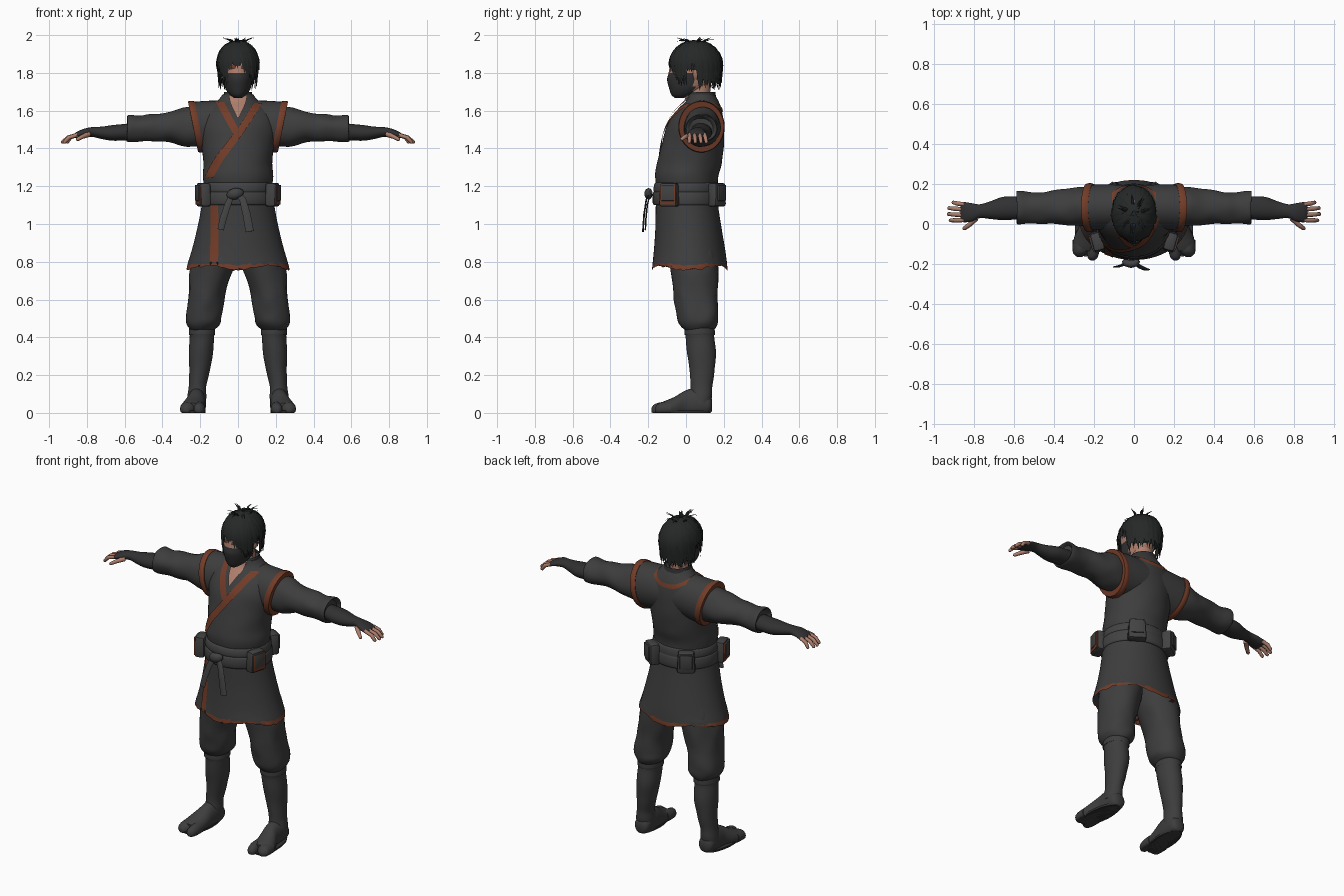
import bpy, bmesh, math, random
from mathutils import Vector, Matrix, noise
from mathutils.bvhtree import BVHTree

if "Cube" in bpy.data.objects:
    bpy.data.objects.remove(bpy.data.objects["Cube"])

random.seed(4)


def material(name, rgb):
    m = bpy.data.materials.new(name)
    m.diffuse_color = (*rgb, 1)
    m.use_nodes = True
    m.node_tree.nodes["Principled BSDF"].inputs["Base Color"].default_value = m.diffuse_color
    return m


CLOTH = material("charcoal cloth", (0.047, 0.047, 0.048))
BELT = material("belt grey", (0.055, 0.055, 0.057))
DARK = material("mask black", (0.03, 0.03, 0.032))
HAIR = material("hair black", (0.019, 0.021, 0.021))
TRIM = material("rust trim", (0.17, 0.045, 0.021))
SKIN = material("skin", (0.42, 0.21, 0.15))


def finish(bm, name, mats, rule=None, angle=50):
    bmesh.ops.recalc_face_normals(bm, faces=bm.faces)
    if rule:
        for f in bm.faces:
            f.material_index = rule(f.calc_center_median())
    tree = BVHTree.FromBMesh(bm)
    me = bpy.data.meshes.new(name)
    bm.to_mesh(me)
    bm.free()
    ob = bpy.data.objects.new(name, me)
    bpy.context.collection.objects.link(ob)
    for m in mats:
        me.materials.append(m)
    bpy.ops.object.select_all(action='DESELECT')
    ob.select_set(True)
    bpy.context.view_layer.objects.active = ob
    bpy.ops.object.shade_smooth_by_angle(angle=math.radians(angle))
    return tree


def smooth_rows(rows, sub):
    """Catmull-Rom interpolation between section rows."""
    out = []
    for i in range(len(rows) - 1):
        p = [rows[max(0, min(len(rows) - 1, i + k))] for k in (-1, 0, 1, 2)]
        for j in range(sub):
            t = j / sub
            out.append([b + 0.5 * t * (c - a + t * (2 * a - 5 * b + 4 * c - d + t * (3 * (b - c) + d - a)))
                        for a, b, c, d in zip(*p)])
    return out + [rows[-1]]


def skin_rings(bm, rings, caps=True):
    vs = [[bm.verts.new(p) for p in r] for r in rings]
    n = len(vs[0])
    for a, b in zip(vs, vs[1:]):
        for i in range(n):
            bm.faces.new((a[i], a[(i + 1) % n], b[(i + 1) % n], b[i]))
    if caps:
        bm.faces.new(vs[0])
        bm.faces.new(vs[-1])


def loft(name, axis, rows, mats, n=32, sub=4, caps=True, warp=None, side=1, rule=None, wrinkle=0.0):
    """Rows are (position, centre a, centre b, radius a, radius b)."""
    rings = []
    for pos, ca, cb, ra, rb in smooth_rows(rows, sub):
        ring = []
        for i in range(n):
            a = 2 * math.pi * i / n
            u, v = ca + ra * math.cos(a), cb + rb * math.sin(a)
            p = Vector({'x': (pos, u, v), 'y': (u, pos, v), 'z': (u, v, pos)}[axis])
            if wrinkle:
                p += noise.noise_vector(p * 11) * wrinkle
            if warp:
                p = Vector(warp(p))
            p.x *= side
            ring.append(p)
        rings.append(ring)
    bm = bmesh.new()
    skin_rings(bm, rings, caps)
    return finish(bm, name, mats, rule)


def depth(rows):
    """(z, half width, y front, y back) to loft rows."""
    return [(z, 0, (a + b) / 2, w, (b - a) / 2) for z, w, a, b in rows]


def tube(bm, pts, widths, flat=1.0, side=(1, 0, 0), n=6):
    pts = [Vector(p) for p in pts]
    rings = []
    for i, (p, w) in enumerate(zip(pts, widths)):
        t = (pts[min(i + 1, len(pts) - 1)] - pts[max(i - 1, 0)]).normalized()
        v = t.cross(Vector(side)).normalized()
        u = v.cross(t)
        rings.append([p + u * w * math.cos(2 * math.pi * k / n) + v * w * flat * math.sin(2 * math.pi * k / n)
                      for k in range(n)])
    skin_rings(bm, rings)


def ribbon(name, trees, rows, mat, front=True, lift=0.005, across=(1, 0), steps=8):
    """Cloth strip laid on a surface; rows are (x, z, half width)."""
    d = 1 if front else -1
    bm, prev = bmesh.new(), None
    for x, z, w in smooth_rows(rows, steps):
        line = []
        for k in range(5):
            o = w * (k / 2 - 1)
            px, pz = x + across[0] * o, z + across[1] * o
            hits = [t.ray_cast(Vector((px, -d, pz)), Vector((0, d, 0)))[0] for t in trees]
            ys = [h.y * d for h in hits if h]
            line.append(bm.verts.new((px, d * (min(ys) - lift), pz)) if ys else None)
        if prev:
            for k in range(4):
                q = (prev[k], prev[k + 1], line[k + 1], line[k])
                if all(q):
                    bm.faces.new(q)
        prev = line
    finish(bm, name, [mat])


# Jacket body and shoulder yoke
torso = loft("jacket_body", 'z', depth([
    (1.17, .175, -.15, .165), (1.25, .186, -.165, .17), (1.32, .182, -.155, .19), (1.42, .192, -.13, .2),
    (1.52, .205, -.10, .2), (1.60, .18, -.05, .19), (1.65, .11, 0, .17), (1.685, .08, .01, .15)]),
    [CLOTH], n=48, wrinkle=.003)
tilt = lambda p: (p.x + math.copysign(.2, p.x) * (p.z - 1.515) * min(1, abs(p.x) / .15), p.y, p.z)
yoke = loft("shoulder_yoke", 'x', [(-.235, .082, 1.515, .115, .13), (-.12, .085, 1.525, .113, .128),
                                   (0, .085, 1.53, .11, .125), (.12, .085, 1.525, .113, .128),
                                   (.235, .082, 1.515, .115, .13)], [CLOTH], warp=tilt)

# Skirt with a ragged trimmed hem
def hem(p):
    k = max(0, (.84 - p.z) / .075)
    return p.x, p.y, p.z + k * (.012 * math.cos(4 * math.atan2(p.y, p.x)) * -1 + random.uniform(-.007, .007))


skirt = loft("skirt", 'z', depth([(1.2, .18, -.155, .165), (1.1, .192, -.16, .17), (.98, .215, -.162, .188),
                                  (.86, .245, -.17, .208), (.79, .268, -.178, .218), (.768, .273, -.18, .22)]),
             [CLOTH, TRIM], n=72, caps=False, warp=hem, rule=lambda c: int(c.z < .787))
ribbon("skirt_front_trim", [skirt], [(-.125, 1.11, .02), (-.125, .95, .021), (-.127, .765, .022)], TRIM)

# Collar, chest opening and crossed lapels
chest = [torso, yoke]
loft("inner_collar", 'z', [(1.62, 0, .085, .098, .095), (1.66, 0, .082, .085, .08), (1.70, 0, .085, .072, .07)],
     [DARK], caps=False)
loft("neck", 'z', [(1.58, 0, .07, .06, .06), (1.65, 0, .065, .06, .062), (1.74, 0, .07, .055, .06)], [SKIN])
ribbon("chest_opening", chest, [(0, 1.685, .048), (0, 1.64, .04), (0, 1.56, .003)], SKIN, lift=.012)
ribbon("under_lapel", chest, [(-.095, 1.645, .022), (-.05, 1.56, .022), (-.005, 1.48, .022)], TRIM)
ribbon("over_lapel", chest, [(.105, 1.64, .023), (.05, 1.55, .023), (-.02, 1.45, .025), (-.10, 1.345, .026),
                             (-.155, 1.245, .024)], TRIM, lift=.008)
ribbon("back_neck_trim", chest, [(-.11, 1.64, .012), (-.06, 1.612, .012), (0, 1.605, .012), (.06, 1.612, .012),
                                 (.11, 1.64, .012)], TRIM, front=False, across=(0, 1))

# Sash with knot and hanging tails
loft("sash", 'z', depth([(1.10, .192, -.168, .175), (1.11, .198, -.176, .182), (1.16, .196, -.176, .18),
                         (1.17, .19, -.17, .176), (1.18, .193, -.173, .177), (1.21, .188, -.168, .174),
                         (1.22, .18, -.16, .168)]), [BELT], n=48, sub=2)
bm = bmesh.new()
tube(bm, [(-.055, -.185, 1.15), (-.04, -.195, 1.155), (-.015, -.2, 1.16), (.01, -.195, 1.165), (.025, -.185, 1.17)],
     [.012, .026, .03, .026, .012], .7, (0, 0, 1), 10)
tube(bm, [(-.03, -.19, 1.16), (-.055, -.205, 1.1), (-.078, -.212, 1.03), (-.092, -.215, .97)], [.014, .017, .018, .017], .25)
tube(bm, [(-.01, -.19, 1.17), (.025, -.21, 1.13), (.046, -.222, 1.05), (.062, -.228, .96)], [.014, .018, .021, .022], .25)
finish(bm, "sash_knot", [BELT])


# Belt pouches
def block(name, pos, turn, size, offset, mat, bevel):
    bm = bmesh.new()
    bmesh.ops.create_cube(bm, size=1, matrix=Matrix.Diagonal((*size, 1)))
    bmesh.ops.bevel(bm, geom=bm.edges[:], offset=bevel, segments=2, profile=.5, affect='EDGES')
    for v in bm.verts:
        if size[1] > .02 and v.co.z > 0:
            v.co.x *= .88
    bm.transform(Matrix.Translation(pos) @ Matrix.Rotation(turn, 4, 'Z') @ Matrix.Translation(offset))
    finish(bm, name, [mat], angle=40)


for s, tag in ((1, "left"), (-1, "right")):
    for part, x, y, turn in (("front", .183, -.088, 1.3), ("back", .115, .163, 2.55)):
        spot, turn = (s * x, y, 1.155), s * turn
        block(f"{part}_pouch_{tag}", spot, turn, (.105, .058, .125), (0, 0, 0), BELT, .014)
        if part == "front":
            block(f"pouch_trim_{tag}", spot, turn, (.088, .008, .105), (0, -.029, 0), TRIM, .003)
        block(f"{part}_pouch_flap_{tag}", spot, turn, (.07, .009, .085), (0, -.032, .01), BELT, .003)

    # Sleeve and armhole trim
    loft(f"armhole_trim_{tag}", 'x', [(.203, .082, 1.515, .119, .134), (.22, .082, 1.515, .123, .137),
                                      (.238, .082, 1.515, .119, .134)], [TRIM], warp=tilt, side=s)
    loft(f"sleeve_{tag}", 'x', [
        (.16, .085, 1.515, .09, .10), (.27, .085, 1.515, .098, .104), (.36, .085, 1.512, .088, .08),
        (.45, .082, 1.508, .08, .074), (.52, .08, 1.503, .078, .069), (.575, .08, 1.505, .083, .073),
        (.587, .08, 1.505, .078, .068), (.57, .08, 1.505, .06, .055)], [CLOTH], side=s, wrinkle=.008)

    # Forearm wrap, glove and fingers
    loft(f"forearm_glove_{tag}", 'x', [
        (.55, .08, 1.49, .055, .045), (.65, .077, 1.482, .058, .043), (.72, .07, 1.483, .043, .034),
        (.77, .064, 1.487, .034, .027), (.81, .058, 1.483, .046, .023), (.85, .058, 1.472, .052, .017),
        (.868, .058, 1.465, .045, .011)], [DARK], n=24, side=s, wrinkle=.003)
    bm = bmesh.new()
    for y0, y1, x1 in ((.098, .108, .905), (.073, .08, .927), (.045, .05, .93), (.02, .018, .92)):
        tube(bm, [(s * .85, y0, 1.472), (s * (.87 + x1) / 2, (y0 + y1) / 2, 1.458), (s * x1, y1, 1.432),
                  (s * (x1 + .004), y1, 1.428)], [.011, .011, .009, .004], 1, (0, 1, 0), 8)
    tube(bm, [(s * .79, .03, 1.475), (s * .825, -.005, 1.462), (s * .85, -.023, 1.448), (s * .856, -.027, 1.445)],
         [.015, .012, .010, .004], 1, (0, 0, 1), 8)
    finish(bm, f"fingers_{tag}", [SKIN])

    # Baggy trouser leg, gaiter and cuff
    loft(f"trouser_leg_{tag}", 'z', [
        (1.0, .09, .02, .09, .12), (.85, .122, .035, .115, .13), (.75, .141, .045, .112, .125),
        (.62, .168, .052, .097, .117), (.52, .181, .06, .098, .112), (.475, .184, .066, .094, .102),
        (.445, .188, .072, .072, .08), (.435, .19, .072, .055, .06)], [CLOTH], side=s, wrinkle=.009)
    loft(f"gaiter_{tag}", 'z', [
        (.45, .19, .072, .068, .078), (.415, .191, .072, .07, .08), (.408, .191, .073, .065, .075),
        (.32, .196, .082, .064, .078), (.22, .205, .085, .054, .066), (.14, .214, .082, .046, .058),
        (.09, .217, .078, .05, .06), (.05, .22, .075, .05, .055)], [CLOTH], side=s, wrinkle=.003)

    # Split-toe boot
    ground = lambda p: (p.x, p.y, max(0, p.z))
    loft(f"boot_{tag}", 'y', [
        (.138, .217, .04, .025, .03), (.12, .218, .042, .045, .05), (.06, .219, .05, .05, .08),
        (0, .222, .045, .05, .075), (-.06, .236, .03, .061, .055), (-.11, .243, .022, .064, .042),
        (-.135, .243, .02, .052, .032)], [CLOTH], n=24, side=s, warp=ground)
    for toe, cx, w, tip in (("big", .204, .031, -.182), ("outer", .268, .039, -.165)):
        loft(f"{toe}_toe_{tag}", 'y', [(-.08, cx, .022, w, .04), (-.13, cx, .02, w, .037),
                                      (tip + .015, cx + .003, .018, w * .8, .028), (tip, cx + .004, .016, w * .3, .012)],
             [CLOTH], n=16, side=s, warp=ground)
    loft(f"sole_{tag}", 'z', [(0, .233, -.015, .06, .145), (.012, .233, -.015, .062, .148)], [DARK], side=s,
         warp=lambda p: (p.x - .06 * (p.y + .015), p.y, p.z))

    # Ear
    loft(f"ear_{tag}", 'z', [(1.765, .078, .05, .006, .008), (1.79, .084, .055, .012, .018),
                             (1.825, .086, .06, .012, .02), (1.838, .082, .062, .006, .008)], [SKIN], n=12, side=s)

# Head with the lower face masked
face = loft("head", 'z', depth([
    (1.668, .02, -.06, -.01), (1.685, .045, -.078, .05), (1.72, .068, -.09, .11), (1.765, .078, -.1, .145),
    (1.80, .082, -.092, .155), (1.86, .087, -.08, .165), (1.92, .08, -.055, .16), (1.955, .04, 0, .12)]),
    [SKIN, DARK], sub=5, rule=lambda c: int(c.z < 1.803 and c.y < .045))
for s, tag in ((1, "left"), (-1, "right")):
    ribbon(f"eye_shadow_{tag}", [face], [(s * .015, 1.828, .008), (s * .038, 1.831, .012), (s * .06, 1.828, .008)],
           TRIM, lift=.002, across=(0, 1))
    ribbon(f"eye_{tag}", [face], [(s * .022, 1.823, .001), (s * .036, 1.825, .006), (s * .052, 1.824, .001)],
           DARK, lift=.004, across=(0, 1))

# Hair cap, then layered tapered locks flowing from the crown
bm = bmesh.new()
bmesh.ops.create_uvsphere(bm, u_segments=32, v_segments=24, radius=1,
                          matrix=Matrix.Translation((0, .052, 1.845)) @ Matrix.Diagonal((.103, .127, .118, 1)))
low = [f for f in bm.faces if f.calc_center_median().z < 1.86 - .9 * max(0, f.calc_center_median().y + .01)]
bmesh.ops.delete(bm, geom=low, context='FACES')
finish(bm, "hair_cap", [HAIR])
bm = bmesh.new()
for i in range(230):
    phi = random.uniform(-math.pi, math.pi)
    a = abs(phi)
    end = 1.68 if a < .55 else 2.35 if a < 1.15 else 1.85 if a < 1.7 else 2.55
    if .25 < phi < .7:
        end = 2.0
    end += random.uniform(-.35, .18)
    start, out, swirl = random.uniform(.05, .9), random.uniform(0, .06), random.uniform(.0, .3)
    flick = random.uniform(-.03, .09)
    path = []
    for k in range(7):
        t = k / 6
        th, ph = start + (end - start) * t, phi + swirl * (t - .7)
        r = (1 + out + flick * t ** 3) * (math.sin(th) if th < 1.57 else 1 - .1 * (th - 1.57))
        h = math.cos(th) * (1 + out) if th < 1.57 else 1.57 - th
        path.append((.105 * r * math.sin(ph), .052 - .132 * r * math.cos(ph), 1.845 + .122 * h))
    w = random.uniform(.009, .017)
    tube(bm, path, [w * f for f in (.3, .8, 1, 1, .85, .5, .05)], .35, (math.cos(phi), math.sin(phi), .01), 4)
for i in range(16):
    phi = random.uniform(-math.pi, math.pi)
    c, d = math.sin(phi), -math.cos(phi)
    tube(bm, [(.03 * c, .05 + .04 * d, 1.95), (.05 * c, .05 + .06 * d, 1.975),
              (.085 * c, .05 + .1 * d, random.uniform(1.965, 1.99))], [.008, .006, .0006], .5, (d, -c, .01), 4)
finish(bm, "hair_locks", [HAIR])
